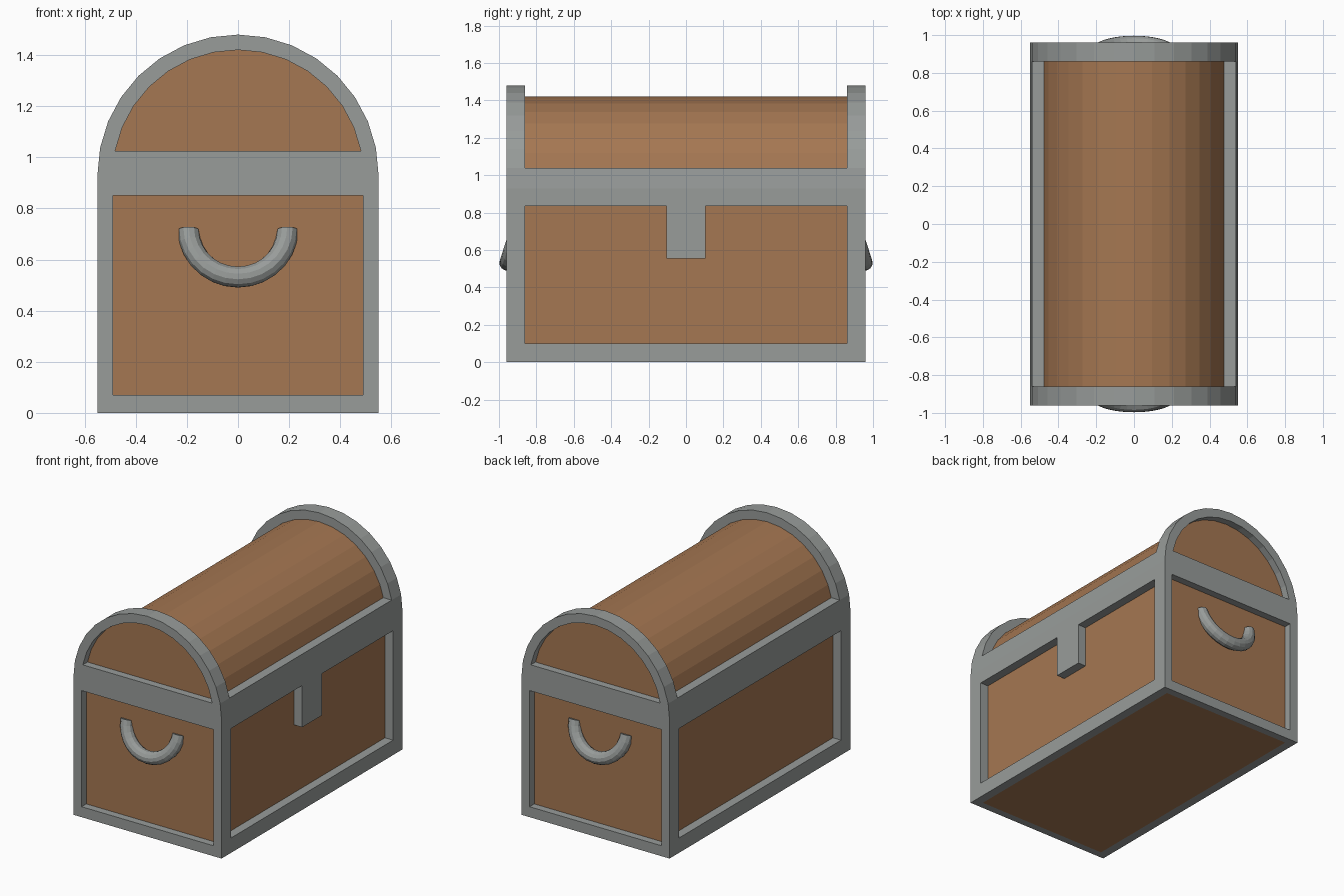
import bpy, bmesh, math
from mathutils import Vector

if "Cube" in bpy.data.objects:
    bpy.data.objects.remove(bpy.data.objects["Cube"])


def material(name, col):
    m = bpy.data.materials.new(name)
    m.diffuse_color = (*col, 1)
    m.use_nodes = True
    m.node_tree.nodes["Principled BSDF"].inputs["Base Color"].default_value = m.diffuse_color
    return m


WOOD = material("brown wood", (0.376, 0.184, 0.084))
IRON = material("grey iron", (0.314, 0.332, 0.323))
SPRING, STEPS = 0.93, 16          # height where the arch starts, arch sides


def finish(name, bm, mat):
    bmesh.ops.recalc_face_normals(bm, faces=bm.faces)
    me = bpy.data.meshes.new(name)
    bm.to_mesh(me)
    bm.free()
    me.materials.append(mat)
    ob = bpy.data.objects.new(name, me)
    bpy.context.collection.objects.link(ob)
    return ob


def loft(name, rings, mat, closed=False):
    """Skin a row of equal-length rings; cap the ends unless closed."""
    bm = bmesh.new()
    vs = [[bm.verts.new(p) for p in r] for r in rings]
    n = len(vs[0])
    for a, b in zip(vs, vs[1:]):
        for i in range(n):
            j = (i + 1) % n
            bm.faces.new((a[i], a[j], b[j], b[i]))
    bm.faces.new(vs[0])
    bm.faces.new(vs[-1])
    return finish(name, bm, mat)


def prism(name, profile, y0, y1, mat):
    """Extrude an (x, z) profile along y."""
    return loft(name, [[(x, y, z) for x, z in profile] for y in (y0, y1)], mat)


def box(name, x0, x1, y0, y1, z0, z1, mat):
    return prism(name, [(x0, z0), (x1, z0), (x1, z1), (x0, z1)], y0, y1, mat)


def outline(r):
    """Chest outline, open at the floor: straight sides with a round top."""
    arc = [(r * math.cos(math.pi * i / STEPS), SPRING + r * math.sin(math.pi * i / STEPS))
           for i in range(STEPS + 1)]
    return [(r, 0)] + arc + [(-r, 0)]


# Wooden body and barrel lid
prism("wooden_body", outline(0.49), -0.91, 0.91, WOOD)

outer, inner = outline(0.55), outline(0.49)
for s, end in ((-1, "front"), (1, "back")):
    # Arched iron rim
    rings = [[(a[0], s * 0.86, a[1]), (a[0], s * 0.96, a[1]),
              (b[0], s * 0.96, b[1]), (b[0], s * 0.86, b[1])]
             for a, b in zip(outer, inner)]
    loft(end + "_rim", rings, IRON)
    # Cross bars on the end
    box(end + "_bottom_bar", -0.49, 0.49, s * 0.91, s * 0.96, 0, 0.07, IRON)
    box(end + "_lid_band", -0.49, 0.49, s * 0.905, s * 0.96, 0.85, 1.025, IRON)
    # Hanging handle: half ring leaning outward at the bottom
    lean, tube, sides = math.radians(18), 0.042, 12
    down = Vector((0, s * math.sin(lean), -math.cos(lean)))
    out = Vector((0, s * math.cos(lean), math.sin(lean)))
    rings = []
    for i in range(15):
        t = math.pi * i / 14
        radial = Vector((math.cos(t), 0, 0)) + down * math.sin(t)
        centre = Vector((0, s * 0.896, 0.715)) + radial * 0.193
        rings.append([centre + tube * (radial * math.cos(q) + out * math.sin(q))
                      for q in (2 * math.pi * k / sides for k in range(sides))])
    loft(end + "_handle", rings, IRON)

# Long iron rails on both sides
for s, side in ((-1, "left"), (1, "right")):
    box(side + "_bottom_rail", s * 0.49, s * 0.55, -0.86, 0.86, 0, 0.10, IRON)
    band = [(0.47, 0.835), (0.55, 0.835), (0.55, SPRING), outer[2], (0.47, outer[2][1])]
    prism(side + "_lid_band", [(s * x, z) for x, z in band], -0.86, 0.86, IRON)

# Latch plate
box("latch", 0.485, 0.55, -0.105, 0.105, 0.555, 0.835, IRON)
